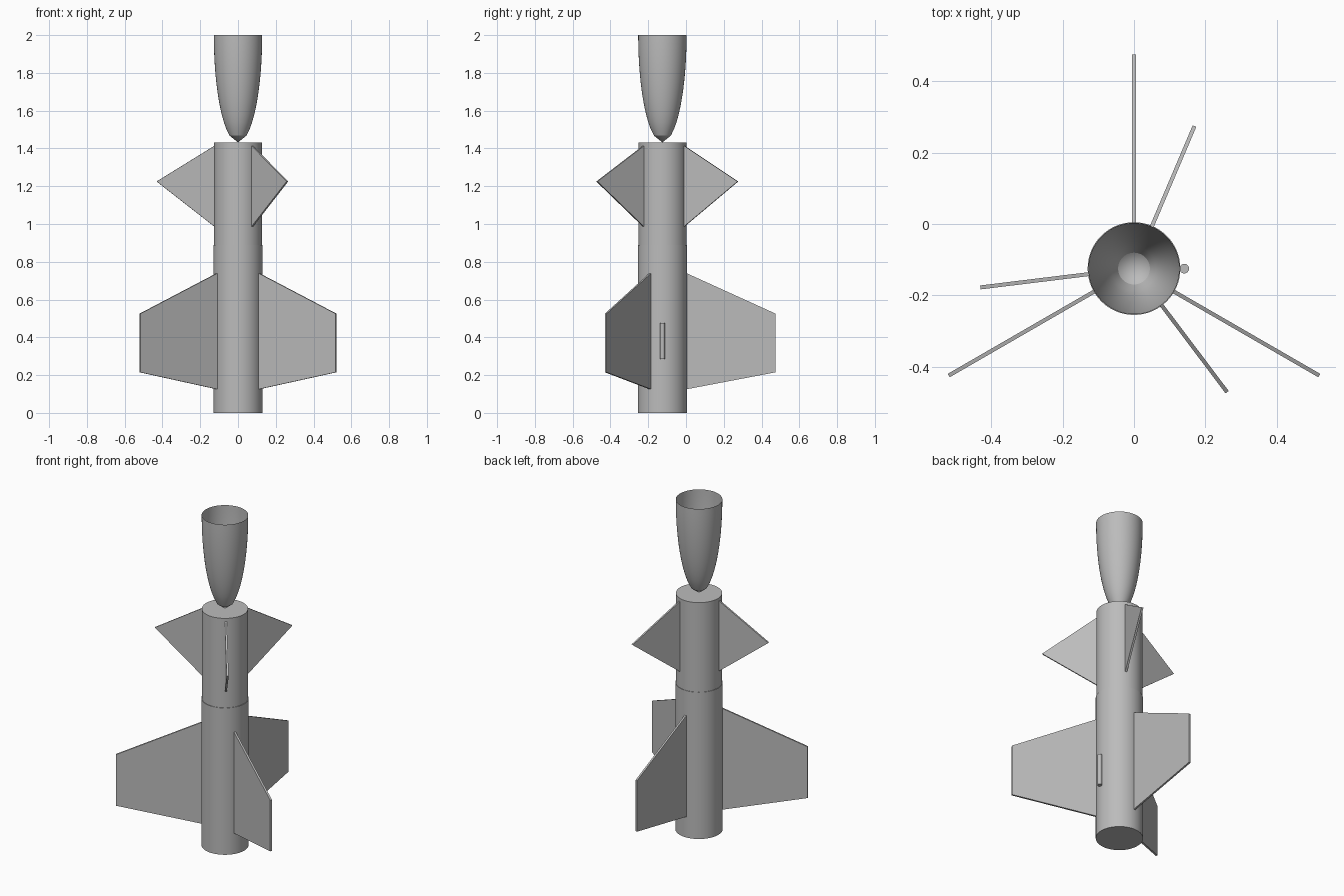
import bpy, bmesh, math
from mathutils import Matrix, Vector

cube = bpy.data.objects.get("Cube")
if cube:
    bpy.data.objects.remove(cube, do_unlink=True)

AXIS_Y = -0.125
SIDES = 64

grey = bpy.data.materials.new("plain grey")
grey.use_nodes = True
grey.diffuse_color = (0.5, 0.5, 0.5, 1)
grey.node_tree.nodes["Principled BSDF"].inputs["Base Color"].default_value = (0.5, 0.5, 0.5, 1)


def finish(name, bm, smooth=None):
    """Turn a bmesh into a grey object standing on the rocket's axis."""
    mesh = bpy.data.meshes.new(name)
    bmesh.ops.recalc_face_normals(bm, faces=bm.faces)
    bm.to_mesh(mesh)
    bm.free()
    mesh.materials.append(grey)
    obj = bpy.data.objects.new(name, mesh)
    obj.location.y = AXIS_Y
    bpy.context.collection.objects.link(obj)
    if smooth:
        bpy.ops.object.select_all(action='DESELECT')
        obj.select_set(True)
        bpy.context.view_layer.objects.active = obj
        bpy.ops.object.shade_smooth_by_angle(angle=math.radians(smooth))
    return obj


def tube(name, radius, low, high, x=0, sides=SIDES):
    bm = bmesh.new()
    bmesh.ops.create_cone(bm, cap_ends=True, segments=sides, radius1=radius, radius2=radius,
                          depth=high - low, matrix=Matrix.Translation((x, 0, (low + high) / 2)))
    finish(name, bm, 30)


def fins(name, outline, first_angle, thickness=0.011):
    """Three flat plates around the axis; outline is (radius, height)."""
    for i in range(3):
        bm = bmesh.new()
        face = bm.faces.new([bm.verts.new((r, -thickness / 2, z)) for r, z in outline])
        new = bmesh.ops.extrude_face_region(bm, geom=[face])["geom"]
        bmesh.ops.translate(bm, vec=Vector((0, thickness, 0)),
                            verts=[v for v in new if isinstance(v, bmesh.types.BMVert)])
        obj = finish(f"{name}_{i + 1}", bm)
        obj.rotation_euler.z = math.radians(first_angle + 120 * i)


# Body tubes and launch lug
tube("lower_body", 0.13, 0, 0.89)
tube("upper_body", 0.127, 0.885, 1.432)
tube("launch_lug", 0.0135, 0.285, 0.475, x=0.141, sides=24)

# Upper and lower fins
fins("lower_fin", [(0.127, 0.125), (0.6, 0.215), (0.6, 0.525), (0.127, 0.74)], 90)
fins("upper_fin", [(0.124, 0.985), (0.434, 1.225), (0.124, 1.415)], 67)

# Upturned hollow nose cone with an elliptical profile, open at the top
STEPS, LENGTH, RADIUS = 16, 0.568, 0.128
bm = bmesh.new()
profile = [bm.verts.new((RADIUS * math.sqrt(1 - (i / STEPS) ** 2), 0, 2 - LENGTH * i / STEPS))
           for i in range(STEPS + 1)]
edges = [bm.edges.new(pair) for pair in zip(profile, profile[1:])]
bmesh.ops.spin(bm, geom=profile + edges, cent=(0, 0, 0), axis=(0, 0, 1),
               angle=math.tau, steps=SIDES)
bmesh.ops.remove_doubles(bm, verts=bm.verts, dist=0.0005)
finish("nose_cone", bm, 20)
